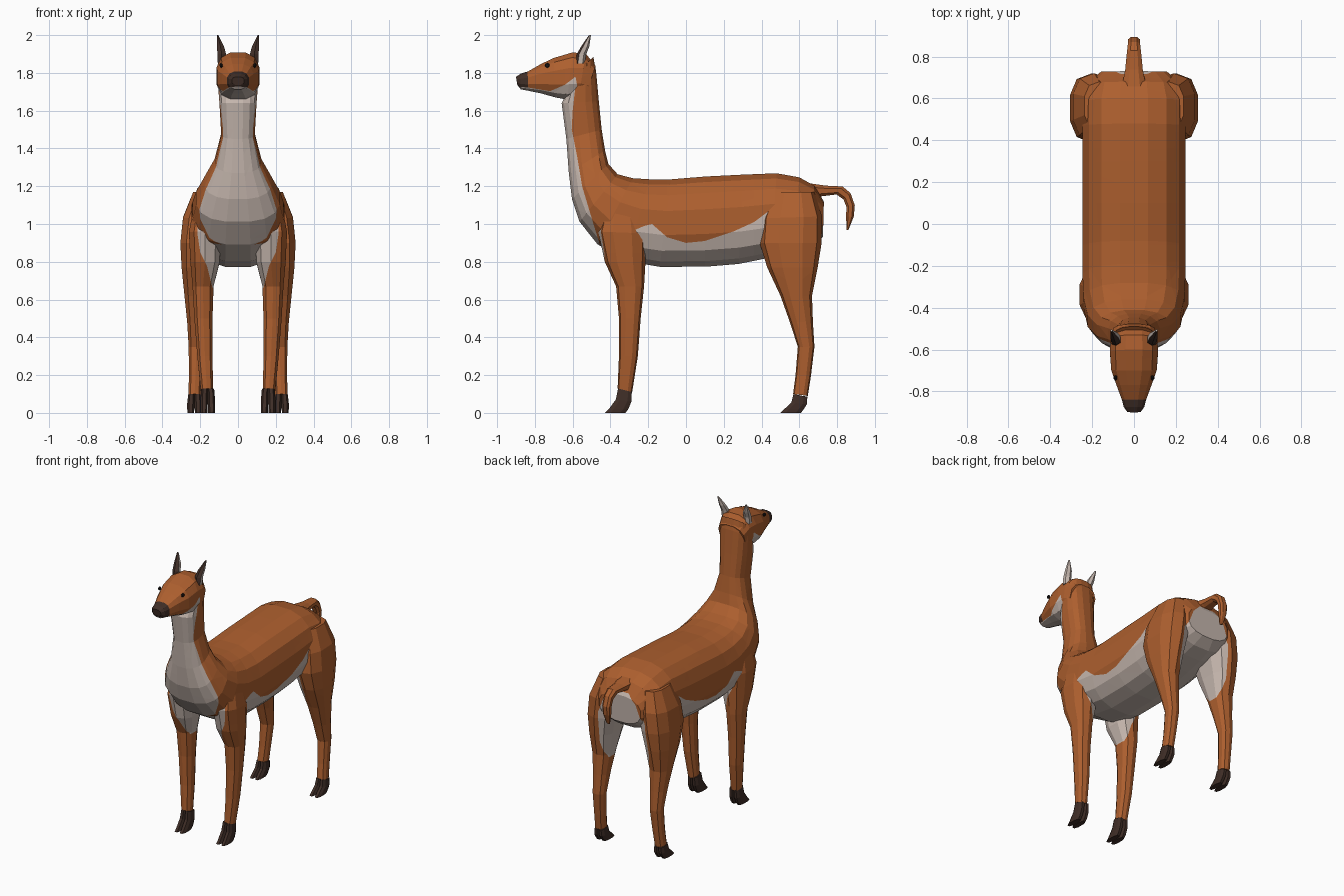
import bpy, bmesh, math
from mathutils import Vector

if "Cube" in bpy.data.objects:
    bpy.data.objects.remove(bpy.data.objects["Cube"], do_unlink=True)


def material(name, rgb):
    m = bpy.data.materials.new(name)
    m.use_nodes = True
    m.diffuse_color = (*rgb, 1)
    bsdf = m.node_tree.nodes["Principled BSDF"]
    bsdf.inputs["Base Color"].default_value = (*rgb, 1)
    bsdf.inputs["Roughness"].default_value = 0.9
    return m


MATS = [material("coat_brown", (0.42, 0.115, 0.028)),
        material("pale_fur", (0.56, 0.47, 0.42)),
        material("dark_hoof", (0.05, 0.027, 0.02)),
        material("eye_black", (0.01, 0.008, 0.008))]
COAT, PALE, DARK, BLACK = range(4)


def power(v, e):
    return math.copysign(abs(v) ** e, v)


def loft(bm, sections, sides=10, x=0.0, mat=COAT, e=0.8):
    """Each section: upper/front (y, z), lower/back (y, z), half width, optional x."""
    rings = []
    for a, b, w, *cx in sections:
        a, b = Vector((0, *a)), Vector((0, *b))
        mid, half = (a + b) / 2, (a - b) / 2
        ring = []
        for i in range(sides):
            t = math.tau * (i + 0.5) / sides
            p = mid + half * power(math.sin(t), e) / power(math.sin(math.pi / 2), e)
            p.x = (cx[0] if cx else x) + w * power(math.cos(t), e)
            ring.append(bm.verts.new(p))
        rings.append(ring)
    faces = [bm.faces.new(rings[0]), bm.faces.new(rings[-1])]
    for r, q in zip(rings, rings[1:]):
        for i in range(sides):
            j = (i + 1) % sides
            faces.append(bm.faces.new((r[i], r[j], q[j], q[i])))
    for f in faces:
        f.material_index = mat
    bmesh.ops.recalc_face_normals(bm, faces=faces)


def paint(bm, poly, mat, axes=(1, 2), test=lambda c: True):
    """Cut a convex outline into the surface and colour the faces inside it."""
    def lift(p):
        v = Vector((0, 0, 0))
        v[axes[0]], v[axes[1]] = p
        return v
    pts = [lift(p) for p in poly]
    centre = sum(pts, Vector()) / len(pts)
    through = Vector([0 if i in axes else 1 for i in range(3)])
    planes = []

    def inside():
        return [f for f in bm.faces if test(f.calc_center_median()) and
                all((f.calc_center_median() - o).dot(n) > 0 for o, n in planes)]
    for p, q in zip(pts, pts[1:] + pts[:1]):
        n = (q - p).cross(through).normalized()
        if (centre - p).dot(n) < 0:
            n = -n
        faces = [f for f in bm.faces if test(f.calc_center_median()) and
                 any((v.co - o).dot(m) > -1e-5 for v in f.verts for o, m in planes or [(v.co, n)])]
        geom = faces + list({e for f in faces for e in f.edges}) + list({v for f in faces for v in f.verts})
        bmesh.ops.bisect_plane(bm, geom=geom, dist=1e-5, plane_co=p, plane_no=n)
        planes.append((p, n))
    for f in inside():
        f.material_index = mat


def paint_strip(bm, line, off, mat, axes=(1, 2)):
    for p, q in zip(line, line[1:]):
        paint(bm, [p, q, (q[0] + off[0], q[1] + off[1]), (p[0] + off[0], p[1] + off[1])], mat, axes)


def finish(bm, name, mirror=False):
    me = bpy.data.meshes.new(name)
    bm.to_mesh(me)
    bm.free()
    for m in MATS:
        me.materials.append(m)
    ob = bpy.data.objects.new(name, me)
    bpy.context.scene.collection.objects.link(ob)
    if mirror:
        ob.modifiers.new("Mirror", 'MIRROR').use_mirror_merge = False
    return ob


# Neck and trunk in one sweep, from the nape to the rump
bm = bmesh.new()
loft(bm, [((-.49, 1.885), (-.58, 1.8), .095), ((-.475, 1.81), (-.63, 1.7), .108),
          ((-.46, 1.65), (-.66, 1.64), .1), ((-.445, 1.5), (-.635, 1.45), .09),
          ((-.427, 1.39), (-.622, 1.27), .125), ((-.41, 1.32), (-.605, 1.13), .18),
          ((-.36, 1.265), (-.565, 1.01), .225), ((-.28, 1.245), (-.47, .89), .245),
          ((-.19, 1.24), (-.32, .8), .25), ((-.08, 1.24), (-.14, .77), .25),
          ((.1, 1.255), (.1, .77), .25), ((.3, 1.265), (.28, .785), .25),
          ((.48, 1.272), (.45, .82), .25), ((.6, 1.25), (.57, .85), .25),
          ((.68, 1.205), (.66, .88), .225), ((.73, 1.12), (.725, .93), .16)], 16)
paint_strip(bm, [(-.575, 1.82), (-.6, 1.6), (-.605, 1.5), (-.575, 1.35), (-.55, 1.2),
                 (-.49, 1), (-.45, .87)], (-.3, 0), PALE)
paint_strip(bm, [(-.46, .89), (-.22, .99), (-.18, 1), (-.1, .93), (0, .9), (.1, .91),
                 (.25, .96), (.36, 1.01), (.44, 1.07), (.6, .95)], (0, -.4), PALE)
paint(bm, [(-.18, .8), (.18, .8), (.17, .95), (.12, 1.08), (.06, 1.14),
           (-.06, 1.14), (-.12, 1.08), (-.17, .95)], PALE, (0, 2), lambda c: c.y > .6)
finish(bm, "neck_and_body")

# Head with pale jaw and dark muzzle
bm = bmesh.new()
loft(bm, [((-.478, 1.84), (-.53, 1.68), .1), ((-.53, 1.905), (-.57, 1.665), .115),
          ((-.6, 1.912), (-.63, 1.655), .118), ((-.7, 1.882), (-.69, 1.667), .112),
          ((-.77, 1.848), (-.77, 1.69), .086), ((-.835, 1.81), (-.84, 1.705), .06),
          ((-.875, 1.797), (-.875, 1.712), .05), ((-.9, 1.78), (-.893, 1.735), .033)], 12)
paint_strip(bm, [(-.92, 1.735), (-.82, 1.72), (-.72, 1.703), (-.64, 1.738),
                 (-.585, 1.78), (-.56, 1.65)], (0, -.2), PALE)
paint(bm, [(-.92, 1.73), (-.835, 1.722), (-.84, 1.83), (-.92, 1.83)], DARK)
finish(bm, "head")

# Eyes
bm = bmesh.new()
bmesh.ops.create_icosphere(bm, subdivisions=1, radius=.014)
for v in bm.verts:
    v.co.x *= .7
    v.co += Vector((.089, -.735, 1.84))
for f in bm.faces:
    f.material_index = BLACK
finish(bm, "eyes", True)

# Ears, with a dark hollow on the front
bm = bmesh.new()
loft(bm, [((-.585, 1.85), (-.535, 1.85), .022, .088), ((-.578, 1.9), (-.528, 1.9), .026, .086),
          ((-.555, 1.94), (-.512, 1.94), .022, .093), ((-.514, 2), (-.503, 2), .005, .108)],
     6, mat=PALE, e=1)
for f in bm.faces:
    if f.normal.y < -.6 and f.calc_center_median().z > 1.87:
        f.material_index = DARK
finish(bm, "ears", True)

# Curled tail
bm = bmesh.new()
loft(bm, [((.64, 1.22), (.66, 1.13), .065), ((.74, 1.205), (.72, 1.145), .045),
          ((.83, 1.2), (.795, 1.155), .036), ((.872, 1.165), (.832, 1.13), .031),
          ((.895, 1.1), (.848, 1.09), .03), ((.89, 1.04), (.846, 1.04), .026),
          ((.86, .968), (.85, .968), .012)], 8)
finish(bm, "tail")

# Front legs
bm = bmesh.new()
loft(bm, [((-.42, 1.13), (-.25, 1.13), .06, .17), ((-.465, .96), (-.21, .95), .088, .175),
          ((-.43, .8), (-.215, .79), .08, .175), ((-.37, .67), (-.222, .67), .058, .185),
          ((-.355, .5), (-.24, .5), .05, .183), ((-.355, .3), (-.255, .3), .042, .175),
          ((-.362, .13), (-.285, .11), .034, .165)])
paint_strip(bm, [(.21, 1.05), (.215, .95), (.2, .85), (.165, .78), (.135, .66)], (-.3, 0), PALE, (0, 2))
finish(bm, "front_legs", True)

# Hind legs
bm = bmesh.new()
loft(bm, [((.45, 1.17), (.68, 1.17), .075, .165), ((.4, 1.03), (.72, 1.04), .105, .19),
          ((.39, .9), (.718, .9), .102, .207), ((.43, .77), (.697, .77), .085, .217),
          ((.5, .62), (.667, .62), .066, .22), ((.55, .48), (.672, .48), .051, .22),
          ((.592, .35), (.68, .35), .043, .22), ((.58, .2), (.662, .2), .036, .225),
          ((.567, .1), (.645, .09), .034, .23)])
paint(bm, [(0, .6), (.16, .6), (.19, .72), (.18, .95), (.12, 1.08), (0, 1.14)],
      PALE, (0, 2), lambda c: c.y > .4)
finish(bm, "hind_legs", True)

# Cloven feet: two toes under every leg
for name, y, x, top in (("front_feet", -.362, .16, .13), ("hind_feet", .567, .23, .1)):
    bm = bmesh.new()
    for side in (-1, 1):
        loft(bm, [((y, top), (y + .078, top - .015), .019, x + side * .016),
                  ((y - .012, top * .55), (y + .075, top * .45), .021, x + side * .019),
                  ((y - .05, .02), (y + .06, .02), .02, x + side * .02),
                  ((y - .07, 0), (y + .045, 0), .019, x + side * .02)], 8, mat=DARK)
    finish(bm, name, True)
